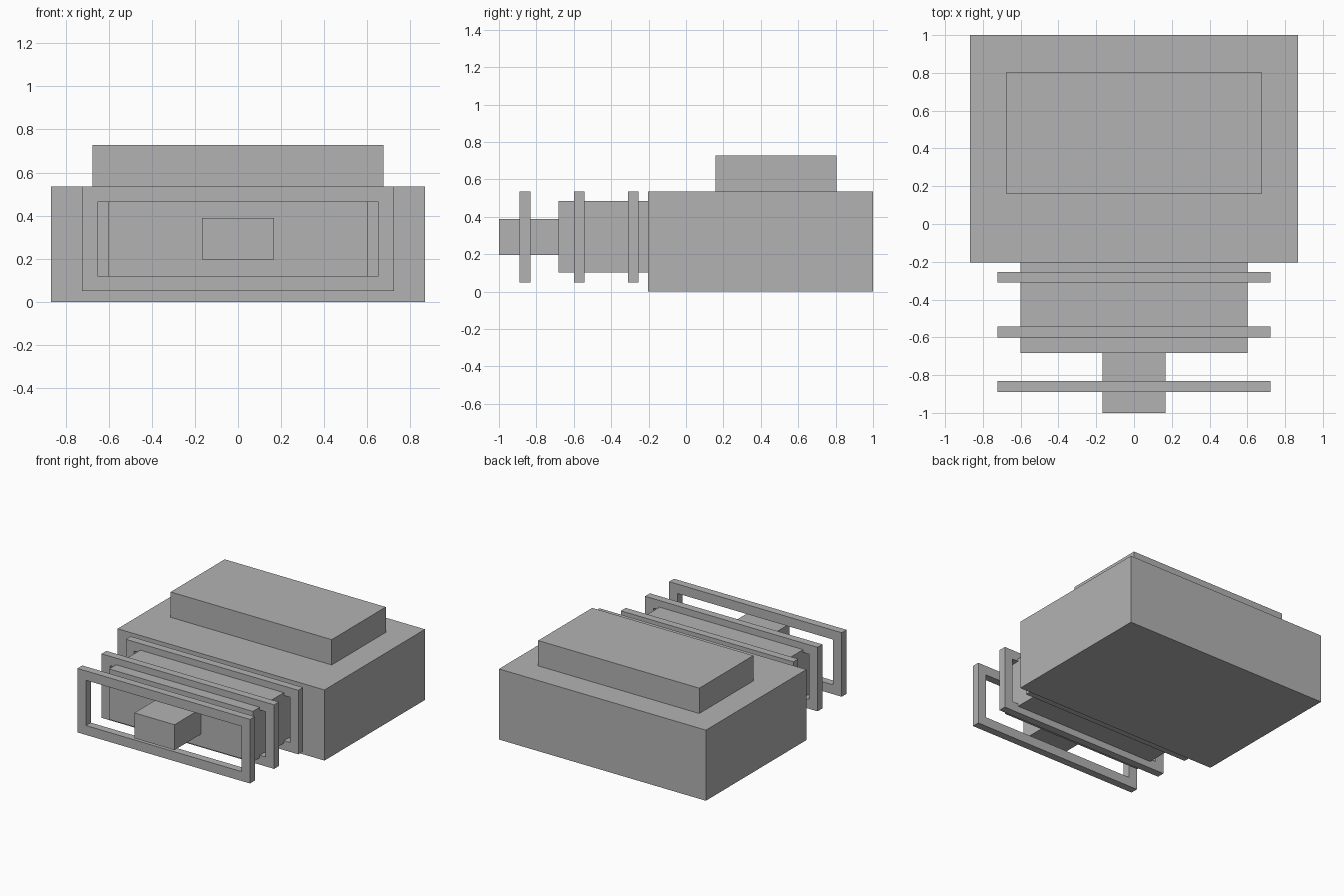
import bpy
import bmesh

if "Cube" in bpy.data.objects:
    bpy.data.objects.remove(bpy.data.objects["Cube"], do_unlink=True)

# Single plain grey
GREY = (0.45, 0.45, 0.45, 1.0)
grey = bpy.data.materials.new("plain_grey")
grey.use_nodes = True
grey.diffuse_color = GREY
grey.node_tree.nodes["Principled BSDF"].inputs["Base Color"].default_value = GREY


def finish(name, bm):
    bmesh.ops.recalc_face_normals(bm, faces=bm.faces)
    mesh = bpy.data.meshes.new(name)
    bm.to_mesh(mesh)
    bm.free()
    mesh.materials.append(grey)
    obj = bpy.data.objects.new(name, mesh)
    bpy.context.collection.objects.link(obj)


def box(name, half_width, y0, y1, z0, z1):
    """Box centred on x = 0."""
    bm = bmesh.new()
    bmesh.ops.create_cube(bm, size=1)
    bmesh.ops.scale(bm, verts=bm.verts, vec=(2 * half_width, y1 - y0, z1 - z0))
    bmesh.ops.translate(bm, verts=bm.verts, vec=(0, (y0 + y1) / 2, (z0 + z1) / 2))
    finish(name, bm)


def frame(name, half_width, y0, y1, z0, z1, rail):
    """Rectangular frame with an open middle."""
    bm = bmesh.new()

    def ring(y, inset):
        w, low, high = half_width - inset, z0 + inset, z1 - inset
        return [bm.verts.new((x, y, z))
                for x, z in ((-w, low), (w, low), (w, high), (-w, high))]

    # Loops run around the cross-section of the rail
    loops = [ring(y0, 0), ring(y1, 0), ring(y1, rail), ring(y0, rail)]
    for k in range(4):
        a, b = loops[k], loops[(k + 1) % 4]
        for i in range(4):
            j = (i + 1) % 4
            bm.faces.new((a[i], a[j], b[j], b[i]))
    finish(name, bm)


# Main body and raised top
box("main_body", 0.867, -0.203, 1.0, 0.0, 0.535)
box("top_block", 0.675, 0.158, 0.805, 0.535, 0.727)

# Stepped front
box("front_block", 0.602, -0.683, -0.203, 0.102, 0.485)
box("nose_block", 0.168, -1.0, -0.683, 0.197, 0.389)

# Three frames standing along the front
for name, y in (("rear_frame", -0.282), ("middle_frame", -0.571), ("front_frame", -0.86)):
    frame(name, 0.723, y - 0.029, y + 0.029, 0.05, 0.535, 0.071)
